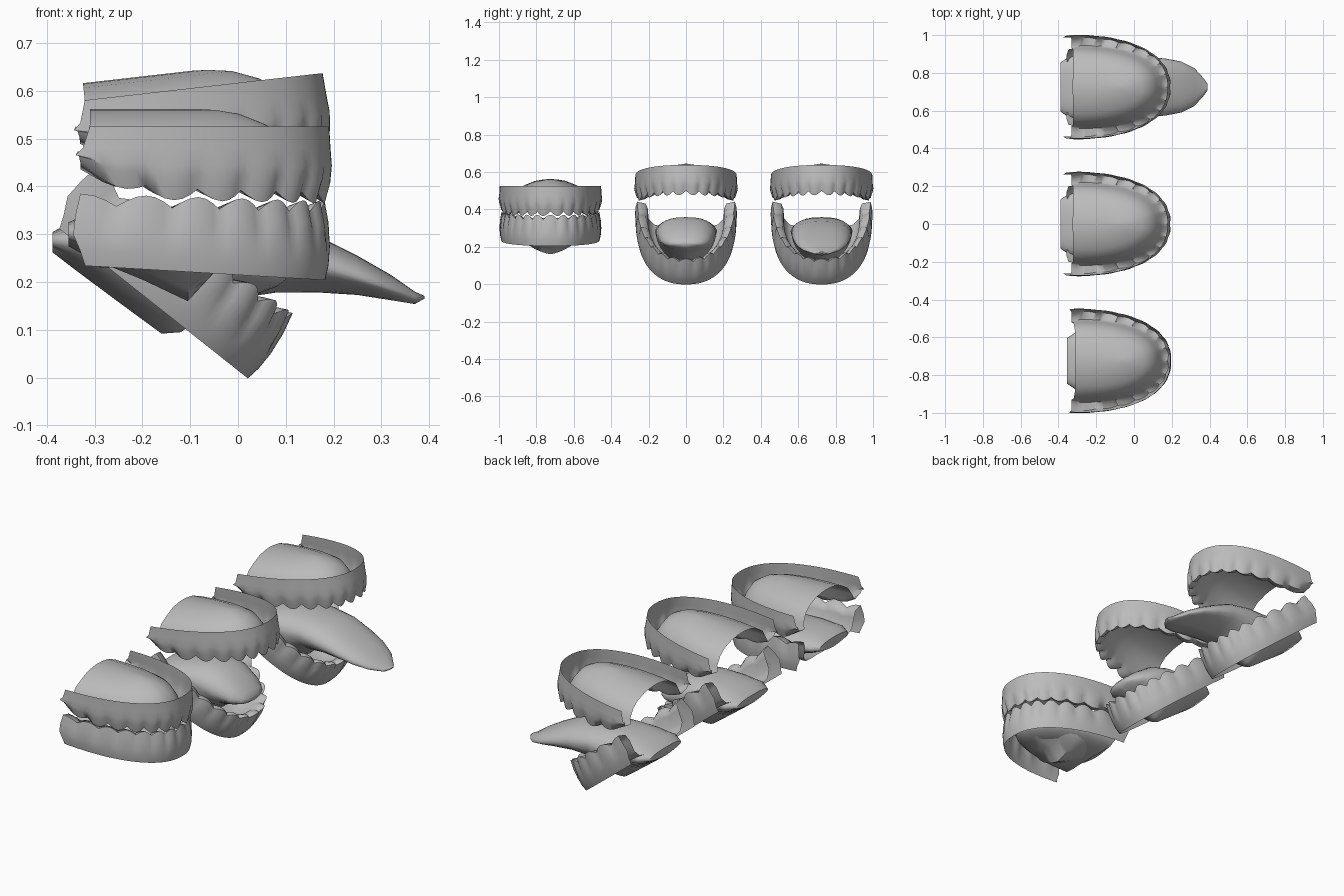
import bpy, bmesh, math
from mathutils import Matrix, Vector

cube = bpy.data.objects.get("Cube")
if cube:
    bpy.data.objects.remove(cube, do_unlink=True)

GREY = (0.5, 0.5, 0.5, 1)
mat = bpy.data.materials.new("plain_grey")
mat.use_nodes = True
mat.diffuse_color = GREY
mat.node_tree.nodes["Principled BSDF"].inputs["Base Color"].default_value = GREY

BACK, DEPTH, HALF = -0.33, 0.525, 0.275
ROUND = 0.87          # exponent that blunts the front of the arch
TEETH, STEPS = 14, 6


def loft(name, rings, matrix, closed=False):
    """Skin a list of point rings into a smooth sheet or tube."""
    bm = bmesh.new()
    rows = [[bm.verts.new(matrix @ Vector(p)) for p in r] for r in rings]
    n = len(rows[0])
    for a, b in zip(rows, rows[1:]):
        for i in range(n if closed else n - 1):
            j = (i + 1) % n
            bm.faces.new((a[i], a[j], b[j], b[i]))
    if closed:
        bm.faces.new(rows[0][::-1])
        bm.faces.new(rows[-1])
    bmesh.ops.remove_doubles(bm, verts=bm.verts, dist=0.0004)
    bmesh.ops.recalc_face_normals(bm, faces=bm.faces)
    me = bpy.data.meshes.new(name)
    bm.to_mesh(me)
    bm.free()
    me.materials.append(mat)
    ob = bpy.data.objects.new(name, me)
    bpy.context.collection.objects.link(ob)
    bpy.ops.object.select_all(action='DESELECT')
    ob.select_set(True)
    bpy.context.view_layer.objects.active = ob
    bpy.ops.object.shade_smooth_by_angle(angle=math.radians(60))
    return ob


# Profile rows: width share, height, tooth strength, end shift in x
UPPER = [(.985, .526, 0, .02), (.995, .48, 0, .005), (1.01, .44, .3, -.01),
         (1.0, .405, .8, -.005), (.96, .364, 1, 0), (.89, .376, .7, 0),
         (.82, .405, .4, 0), (.75, .455, .1, .01), (.64, .505, 0, .015),
         (.5, .53, 0, .02), (.3, .552, 0, .02), (.12, .56, 0, .02), (0, .562, 0, .02)]
LOWER = [(.955, .234, 0, .01), (.98, .265, 0, 0), (.99, .295, .3, -.015),
         (.98, .33, .8, -.01), (.95, .37, 1, 0), (.88, .362, .7, 0),
         (.8, .335, .4, 0), (.74, .28, .1, .01), (.62, .25, 0, .02),
         (.4, .238, 0, .03), (.2, .232, 0, .04), (0, .23, 0, .04)]


def arch(name, profile, side, matrix):
    """U-shaped gum sheet with scalloped teeth; side is +1 upper, -1 lower."""
    rings = []
    count = TEETH * STEPS
    for share, z, tooth, shift in profile:
        ring = []
        for i in range(count + 1):
            a = math.pi * (i / count - 0.5)
            t = abs(math.cos(a)) ** ROUND
            across = math.copysign(abs(math.sin(a)) ** ROUND, a)
            # the lower teeth sit half a tooth along, so the rows interlock
            phase = 0 if side > 0 else 0.5
            gap = 1 - abs(math.sin(math.pi * (i / STEPS + phase)))
            rear = max(0, 1 - t / 0.3)
            molar = 0.14 * tooth * (1 - t) * (share < 0.93)
            inset = HALF * (1 - share + molar + 0.025 * tooth * gap)
            h = z + side * 0.024 * tooth * gap
            if side > 0:
                h += tooth * (0.05 * rear + 0.012 * (1 - t))
            else:
                h += 0.015 * tooth * (1 - t) - 0.03 * t * (share > 0.9) * (1 - tooth)
            ring.append((BACK + (DEPTH - inset) * t + shift * (1 - t), (HALF - inset) * across, h))
        rings.append(ring)
    return loft(name, rings, matrix)


def tongue(name, stations, matrix):
    """Rounded top with a narrowing keel; stations are x, bottom, edge, top, half width."""
    rings = []
    n = 28
    for x, low, edge, top, w in stations:
        ring = []
        for i in range(n):
            a = 2 * math.pi * i / n
            c, s = math.cos(a), math.sin(a)
            power = 0.8 if s >= 0 else 1.5
            y = w * math.copysign(abs(c) ** power, c)
            ring.append((x, y, edge + s * ((top - edge) if s > 0 else (edge - low))))
        rings.append(ring)
    return loft(name, rings, matrix, closed=True)


def place(y, dx=0, dz=0, degrees=0):
    return Matrix.Translation((dx, y, dz)) @ Matrix.Rotation(math.radians(degrees), 4, 'Y')


REST = [(-.355, .275, .30, .325, .12), (-.31, .25, .30, .345, .15),
        (-.2, .205, .29, .355, .16), (-.105, .16, .28, .355, .16),
        (-.045, .225, .28, .345, .15), (.05, .24, .28, .32, .12), (.1, .265, .28, .295, .06)]
ROOT = [(-.388, .262, .285, .305, .13), (-.34, .225, .285, .33, .165),
        (-.25, .158, .28, .35, .165), (-.16, .092, .275, .358, .16),
        (-.12, .095, .27, .358, .16)]
INSIDE = ROOT + [(-.04, .15, .25, .34, .15), (.04, .175, .225, .285, .125),
                 (.08, .19, .215, .25, .09), (.1, .205, .215, .225, .04)]
OUT = ROOT + [(-.04, .16, .28, .355, .16), (.08, .178, .26, .335, .16), (.17, .178, .235, .295, .15),
              (.25, .173, .21, .255, .135), (.32, .162, .185, .215, .10),
              (.37, .154, .165, .18, .045), (.39, .165, .168, .171, .015)]

# Closed set, open set, and open set with the tongue out
GAP = 0.725
for label, y, shape in (("closed", -GAP, REST), ("open", 0, INSIDE), ("tongue_out", GAP, OUT)):
    opened = label != "closed"
    up = place(y, .047, .093, -6.5) if opened else place(y)
    down = place(y, -.246, -.064, 35) if opened else place(y)
    arch(label + "_upper_teeth", UPPER, 1, up)
    arch(label + "_lower_teeth", LOWER, -1, down)
    tongue(label + "_tongue", shape, place(y))
